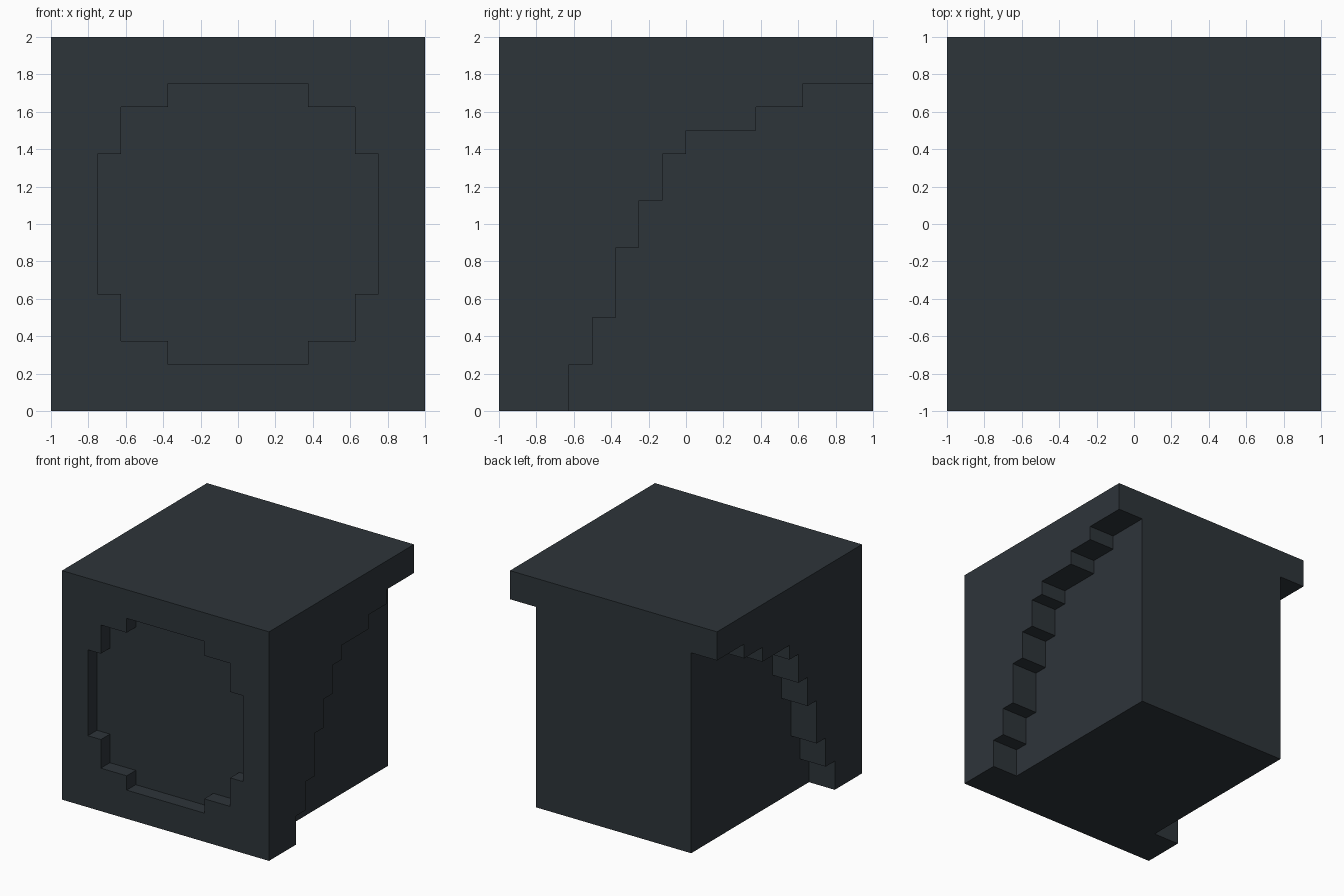
import bpy
import bmesh

cube = bpy.data.objects.get("Cube")
if cube:
    bpy.data.objects.remove(cube, do_unlink=True)


def material(name, rgb):
    mat = bpy.data.materials.new(name)
    mat.use_nodes = True
    mat.diffuse_color = (*rgb, 1)
    mat.node_tree.nodes["Principled BSDF"].inputs["Base Color"].default_value = (*rgb, 1)
    return mat


def prism(name, points, offset, mat):
    """Extrude a flat outline along an offset vector."""
    bm = bmesh.new()
    face = bm.faces.new([bm.verts.new(p) for p in points])
    geom = bmesh.ops.extrude_face_region(bm, geom=[face])["geom"]
    bmesh.ops.translate(bm, vec=offset, verts=[v for v in geom if isinstance(v, bmesh.types.BMVert)])
    bmesh.ops.recalc_face_normals(bm, faces=bm.faces)
    mesh = bpy.data.meshes.new(name)
    bm.to_mesh(mesh)
    bm.free()
    mesh.materials.append(mat)
    obj = bpy.data.objects.new(name, mesh)
    bpy.context.collection.objects.link(obj)
    return obj


slate = material("dark slate", (0.027, 0.035, 0.042))

# Shell: stepped side profile (y, z) running across the full width
steps = [(-0.625, 0), (-0.5, 0.25), (-0.375, 0.5), (-0.25, 0.875), (-0.125, 1.125),
         (0, 1.375), (0.375, 1.5), (0.625, 1.625), (1, 1.75)]
profile = [(-1, 0), steps[0]]
for (y0, z0), (y1, z1) in zip(steps, steps[1:]):
    profile += [(y0, z1), (y1, z1)]
profile += [(1, 2), (-1, 2)]
shell = prism("stepped_shell", [(-1, y, z) for y, z in profile], (2, 0, 0), slate)

# Shallow stepped round recess cut into the front
quarter = [(0.375, 0.75), (0.375, 0.625), (0.625, 0.625), (0.625, 0.375), (0.75, 0.375)]
half = quarter + [(x, -z) for x, z in reversed(quarter)]
outline = half + [(-x, z) for x, z in reversed(half)]
cutter = prism("recess_cutter", [(x, -1.2, 1 + z) for x, z in outline], (0, 0.325, 0), slate)
cutter.hide_render = True
cut = shell.modifiers.new("front_recess", "BOOLEAN")
cut.operation = "DIFFERENCE"
cut.solver = "EXACT"
cut.object = cutter
bpy.context.view_layer.objects.active = shell
bpy.ops.object.modifier_apply(modifier=cut.name)
bpy.data.objects.remove(cutter, do_unlink=True)

# Core: narrower block behind the steps, flush with the back and floor
prism("core_block", [(-0.75, -0.625, 0), (0.75, -0.625, 0), (0.75, 1, 0), (-0.75, 1, 0)],
      (0, 0, 1.75), slate)
